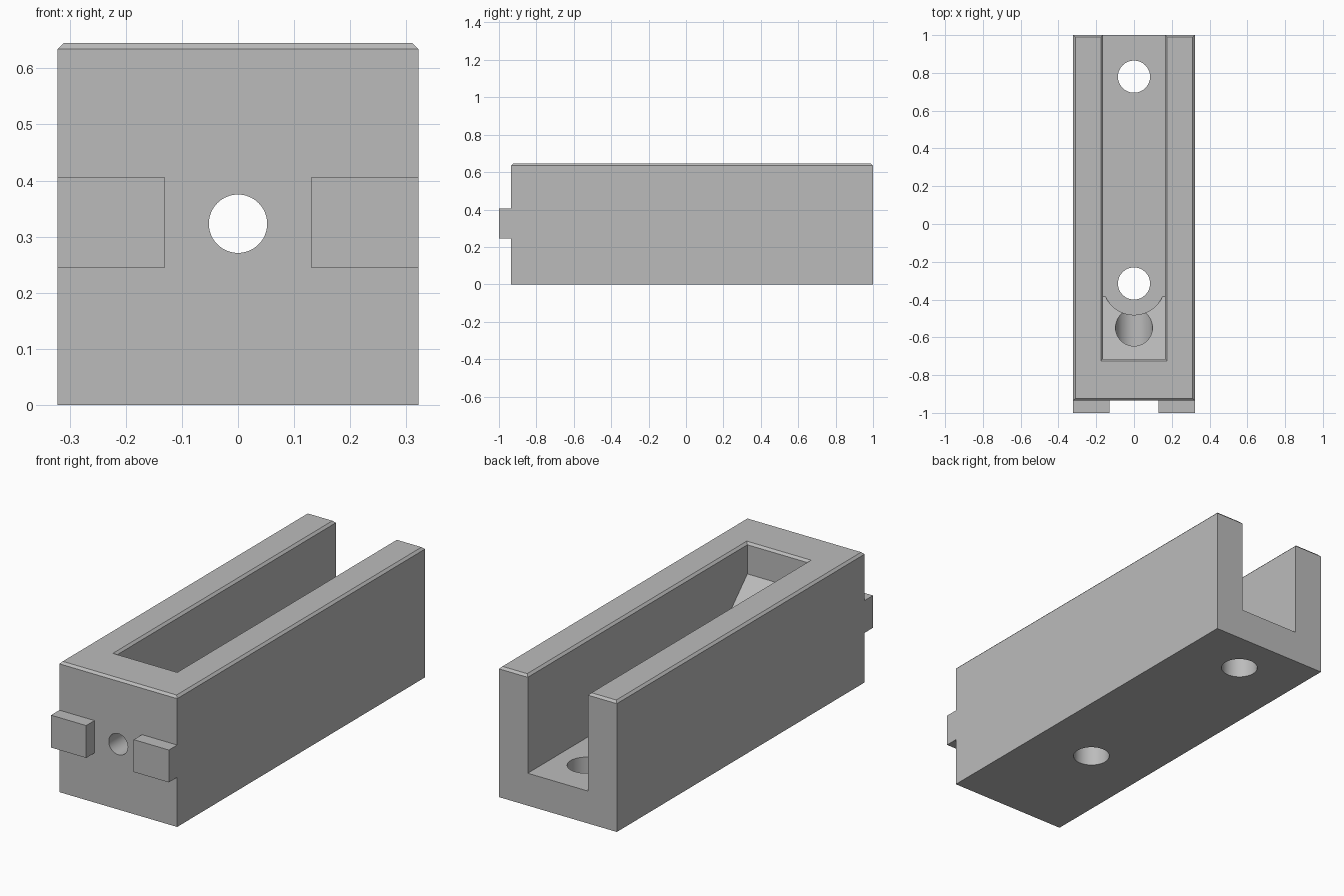
import bpy, bmesh, math
from mathutils import Matrix

if "Cube" in bpy.data.objects:
    bpy.data.objects.remove(bpy.data.objects["Cube"], do_unlink=True)

HALF, FRONT, BACK, TOP = 0.322, -0.935, 1.0, 0.645
SLOT, SLOT_END, FLOOR = 0.175, -0.725, 0.16
CHAMFER = 0.01
INNER = SLOT - CHAMFER
HOLE_Z = 0.323

grey = bpy.data.materials.new("light grey")
grey.use_nodes = True
grey.diffuse_color = (0.5, 0.5, 0.5, 1)
grey.node_tree.nodes["Principled BSDF"].inputs["Base Color"].default_value = (0.5, 0.5, 0.5, 1)


def finish(name, bm):
    bmesh.ops.recalc_face_normals(bm, faces=bm.faces)
    mesh = bpy.data.meshes.new(name)
    bm.to_mesh(mesh)
    bm.free()
    mesh.materials.append(grey)
    ob = bpy.data.objects.new(name, mesh)
    bpy.context.collection.objects.link(ob)
    return ob


def box(name, lo, hi):
    bm = bmesh.new()
    bmesh.ops.create_cube(bm, size=1)
    for v in bm.verts:
        v.co = [hi[i] if v.co[i] > 0 else lo[i] for i in range(3)]
    return finish(name, bm)


def cylinder(name, radius, start, end, axis, offset):
    """Cylinder along y at height offset, or along z at depth offset."""
    bm = bmesh.new()
    mid = (start + end) / 2
    if axis == "Y":
        place = Matrix.Translation((0, mid, offset)) @ Matrix.Rotation(math.pi / 2, 4, "X")
    else:
        place = Matrix.Translation((0, offset, mid))
    bmesh.ops.create_cone(bm, cap_ends=True, segments=64, radius1=radius,
                          radius2=radius, depth=end - start, matrix=place)
    return finish(name, bm)


def cut(ob, cutters):
    for c in cutters:
        mod = ob.modifiers.new("cut", "BOOLEAN")
        mod.operation, mod.solver, mod.object = "DIFFERENCE", "EXACT", c
    bpy.context.view_layer.update()
    result = ob.evaluated_get(bpy.context.evaluated_depsgraph_get())
    mesh = bpy.data.meshes.new_from_object(result)
    ob.modifiers.clear()
    ob.data = mesh
    for c in cutters:
        bpy.data.objects.remove(c, do_unlink=True)


def smooth(ob):
    bpy.ops.object.select_all(action="DESELECT")
    ob.select_set(True)
    bpy.context.view_layer.objects.active = ob
    bpy.ops.object.shade_smooth_by_angle(angle=math.radians(30))


# Block with an open-ended slot
body = box("body", (-HALF, FRONT, 0), (HALF, BACK, TOP))
cut(body, [box("slot_cutter", (-INNER, SLOT_END + CHAMFER, FLOOR), (INNER, BACK + 0.2, 1))])

# Chamfer around the whole top rim
bm = bmesh.new()
bm.from_mesh(body.data)
rim = [e for e in bm.edges if all(v.co.z > TOP - 0.001 for v in e.verts)
       and len(e.link_faces) == 2 and e.calc_face_angle() > 1]
bmesh.ops.bevel(bm, geom=rim, offset=CHAMFER + 0.001, segments=1, affect="EDGES")
bm.to_mesh(body.data)
bm.free()

# Mounting holes in the floor and the passage through the front wall
cut(body, [cylinder("floor_cutter", 0.085, -0.1, 0.3, "Z", y) for y in (-0.315, 0.78)]
    + [cylinder("passage_cutter", 0.052, -1.2, -0.6, "Y", HOLE_Z)])
smooth(body)

# Sloping ramp at the closed end of the slot
bm = bmesh.new()
wall = SLOT_END + CHAMFER
rise = 0.33
profile = [(wall, FLOOR), (wall + rise, FLOOR), (wall, FLOOR + rise)]
face = bm.faces.new([bm.verts.new((-INNER, y, z)) for y, z in profile])
side = bmesh.ops.extrude_face_region(bm, geom=[face])["geom"]
bmesh.ops.translate(bm, vec=(2 * INNER, 0, 0),
                    verts=[g for g in side if isinstance(g, bmesh.types.BMVert)])
ramp = finish("ramp", bm)

# Ramp clearance for the fastener head and the wide bore
cut(ramp, [cylinder("clearance_cutter", 0.166, 0.1, 0.7, "Z", -0.315),
           cylinder("bore_cutter", 0.098, -0.9, 0.2, "Y", HOLE_Z)])
smooth(ramp)

# Two locating tabs on the front
for name, s in (("left_tab", 1), ("right_tab", -1)):
    x0, x1 = sorted((s * 0.13, s * HALF))
    box(name, (x0, -1, 0.245), (x1, FRONT, 0.405))
